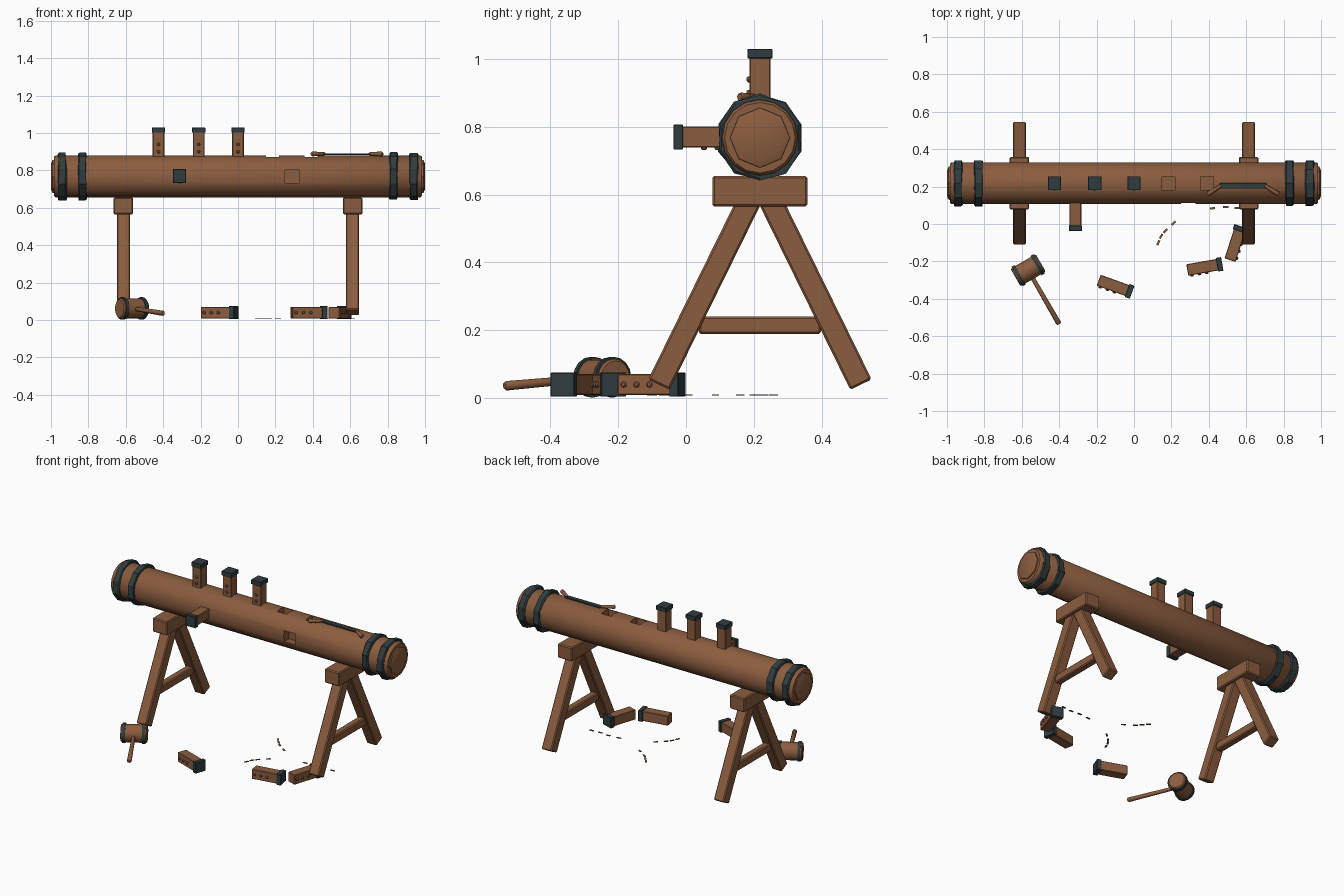
import bpy, math, random
from mathutils import Vector, Matrix

random.seed(4)
cube = bpy.data.objects.get("Cube")
if cube:
    bpy.data.objects.remove(cube, do_unlink=True)


def material(name, rgb):
    m = bpy.data.materials.new(name)
    m.use_nodes = True
    m.diffuse_color = (*rgb, 1)
    m.node_tree.nodes["Principled BSDF"].inputs["Base Color"].default_value = (*rgb, 1)
    return m


WOOD = material("brown wood", (0.26, 0.11, 0.05))
IRON = material("dark iron", (0.03, 0.046, 0.05))


def add_mesh(name, verts, faces, mat):
    me = bpy.data.meshes.new(name)
    me.from_pydata(verts, [], faces)
    me.materials.append(mat)
    ob = bpy.data.objects.new(name, me)
    bpy.context.collection.objects.link(ob)
    return ob


def activate(ob):
    bpy.ops.object.select_all(action='DESELECT')
    ob.select_set(True)
    bpy.context.view_layer.objects.active = ob


def smooth(ob, degrees=40):
    activate(ob)
    bpy.ops.object.shade_smooth_by_angle(angle=math.radians(degrees))


def frame(origin, along, side):
    """Matrix with local z along the part and local x towards its side."""
    z = Vector(along).normalized()
    x = Vector(side)
    x = (x - z * x.dot(z)).normalized()
    m = Matrix((x, z.cross(x), z)).transposed().to_4x4()
    m.translation = Vector(origin)
    return m


def box(name, size, mat, matrix, bevel=0.006):
    h = [s / 2 for s in size]
    verts = [matrix @ Vector((x * h[0], y * h[1], z * h[2]))
             for x in (-1, 1) for y in (-1, 1) for z in (-1, 1)]
    faces = [(0, 1, 3, 2), (4, 6, 7, 5), (0, 4, 5, 1), (2, 3, 7, 6), (0, 2, 6, 4), (1, 5, 7, 3)]
    ob = add_mesh(name, verts, faces, mat)
    if bevel:
        b = ob.modifiers.new("bevel", 'BEVEL')
        b.width, b.segments = bevel, 1
    return ob


def turned(name, profile, origin, along, mat, sides=12, jitter=0.0):
    """Solid of revolution from (distance, radius) pairs along an axis."""
    side = (0, 0, 1) if abs(Vector(along).normalized().z) < 0.9 else (1, 0, 0)
    m = frame(origin, along, side)
    wobble = [random.uniform(-jitter, jitter) for _ in range(sides)]
    verts = []
    for d, r in profile:
        for i in range(sides):
            a = math.tau * i / sides
            rr = r + wobble[i]
            verts.append(m @ Vector((rr * math.cos(a), rr * math.sin(a),
                                     d + random.uniform(-jitter, jitter))))
    n = len(profile)
    faces = [(k * sides + i, k * sides + (i + 1) % sides,
              (k + 1) * sides + (i + 1) % sides, (k + 1) * sides + i)
             for k in range(n - 1) for i in range(sides)]
    faces.append(tuple(reversed(range(sides))))
    faces.append(tuple(range((n - 1) * sides, n * sides)))
    return add_mesh(name, verts, faces, mat)


def rod(name, p, q, r0, r1, mat, sides=8):
    d = Vector(q) - Vector(p)
    L = d.length
    ob = turned(name, [(0, r0 * 0.7), (0.006, r0), (L - 0.006, r1), (L, r1 * 0.7)], p, d, mat, sides)
    smooth(ob, 50)
    return ob


# Log with square sockets
CY, CZ = 0.218, 0.768
log = turned("log", [(-0.985, 0.104), (-0.975, 0.112), (0.975, 0.112), (0.985, 0.104)],
             (0, CY, CZ), (1, 0, 0), WOOD, 16)
sockets = [((0.185, CY, 0.88), (0.07, 0.07, 0.1)),
           ((0.39, CY, 0.88), (0.07, 0.07, 0.1)),
           ((0.29, 0.11, CZ), (0.08, 0.1, 0.07))]
for pos, size in sockets:
    cutter = box("socket_cutter", size, WOOD, Matrix.Translation(pos), 0)
    cut = log.modifiers.new("socket", 'BOOLEAN')
    cut.operation, cut.solver, cut.object = 'DIFFERENCE', 'EXACT', cutter
    activate(log)
    bpy.ops.object.modifier_apply(modifier=cut.name)
    bpy.data.objects.remove(cutter, do_unlink=True)
smooth(log)

# Log ends and iron bands
for s, tag in ((1, "left"), (-1, "right")):
    end = turned("log_end_" + tag, [(0, 0.09), (0.022, 0.088), (0.031, 0.065)],
                 (s * 0.97, CY, CZ), (s, 0, 0), WOOD, 8)
    smooth(end, 30)
    for x, part in ((0.94, "outer"), (0.832, "inner")):
        turned(f"{part}_band_{tag}", [(-0.022, 0.12), (-0.018, 0.127), (0.018, 0.127), (0.022, 0.12)],
               (s * x, CY, CZ), (1, 0, 0), IRON, 10, 0.004)

# Trestles
for s, tag in ((1, "left"), (-1, "right")):
    x = s * 0.613
    box("trestle_beam_" + tag, (0.105, 0.28, 0.09), WOOD, Matrix.Translation((x, CY, 0.61)))
    for f, end in ((-1, "front"), (1, "back")):
        foot = Vector((x, CY + f * 0.298, 0.04))
        top = Vector((x, CY + f * 0.03, 0.585))
        box(f"{end}_leg_{tag}", (0.07, 0.07, (top - foot).length), WOOD,
            frame((foot + top) / 2, top - foot, (1, 0, 0)))
    box("crossbar_" + tag, (0.045, 0.36, 0.052), WOOD, Matrix.Translation((x, CY, 0.215)))


def peg(name, tip, along, side):
    """Square peg with an iron cap at its tip and a row of studs on one side."""
    m = frame(tip, along, side)
    box(name, (0.062, 0.062, 0.172), WOOD, m @ Matrix.Translation((0, 0, -0.104)), 0.003)
    box(name + "_cap", (0.074, 0.07, 0.028), IRON, m @ Matrix.Translation((0, 0, -0.014)), 0.002)
    for i in range(3):
        c = m @ Vector((0.025, 0, -0.09 - 0.04 * i))
        turned(name + "_stud", [(0, 0.009), (0.01, 0.009), (0.014, 0.005)], c,
               m.to_3x3() @ Vector((1, 0, 0)), WOOD, 8)


# Pegs fitted in the log
for i, x in enumerate((-0.425, -0.21, 0.0)):
    peg(f"top_peg_{i + 1}", (x, CY, 1.03), (0, 0, 1), (0, -1, 0))
peg("front_peg", (-0.313, -0.037, 0.77), (0, -1, 0), (0, 0, -1))

# Loose pegs on the ground: tail and tip
loose = [((-0.19, -0.30), (-0.01, -0.365)),
         ((0.28, -0.247), (0.472, -0.213)),
         ((0.513, -0.195), (0.572, -0.012))]
for i, (tail, tip) in enumerate(loose):
    d = Vector((tip[0] - tail[0], tip[1] - tail[1], 0))
    peg(f"loose_peg_{i + 1}", (*tip, 0.04), d, (d.y, -d.x, 0))

# Mallet
axis = Vector((0.87, 0.5, 0))
head = Vector((-0.566, -0.247, 0.062))
smooth(turned("mallet_head", [(-0.078, 0.048), (-0.072, 0.054), (0.072, 0.054), (0.078, 0.048)],
              head, axis, WOOD, 16))
for s in (-1, 1):
    smooth(turned("mallet_band", [(-0.009, 0.06), (0.009, 0.06)],
                  head + axis * s * 0.058, axis, IRON, 16))
rod("mallet_handle", head, (-0.4, -0.535, 0.036), 0.011, 0.014, WOOD)

# Drawknife lying on the log
box("knife_blade", (0.25, 0.03, 0.008), IRON, Matrix.Translation((0.583, 0.204, 0.887)), 0.002)
for s in (-1, 1):
    rod("knife_handle", (0.583 + s * 0.118, 0.205, 0.889), (0.583 + s * 0.19, 0.158, 0.888),
        0.009, 0.013, WOOD)

# Wood shavings: three curved trails
trails = [[(0.13, -0.1), (0.145, -0.065), (0.167, -0.037), (0.212, 0.005)],
          [(0.105, 0.257), (0.13, 0.228), (0.157, 0.2), (0.215, 0.16)],
          [(0.42, 0.084), (0.49, 0.09), (0.55, 0.085), (0.61, 0.09)]]
for trail in trails:
    for i, (x, y) in enumerate(trail):
        a, b = trail[max(i - 1, 0)], trail[min(i + 1, 3)]
        turn = math.atan2(b[1] - a[1], b[0] - a[0])
        box("shaving", (0.028, 0.011, 0.003), WOOD,
            Matrix.Translation((x, y, 0.009)) @ Matrix.Rotation(turn, 4, 'Z'), 0)
